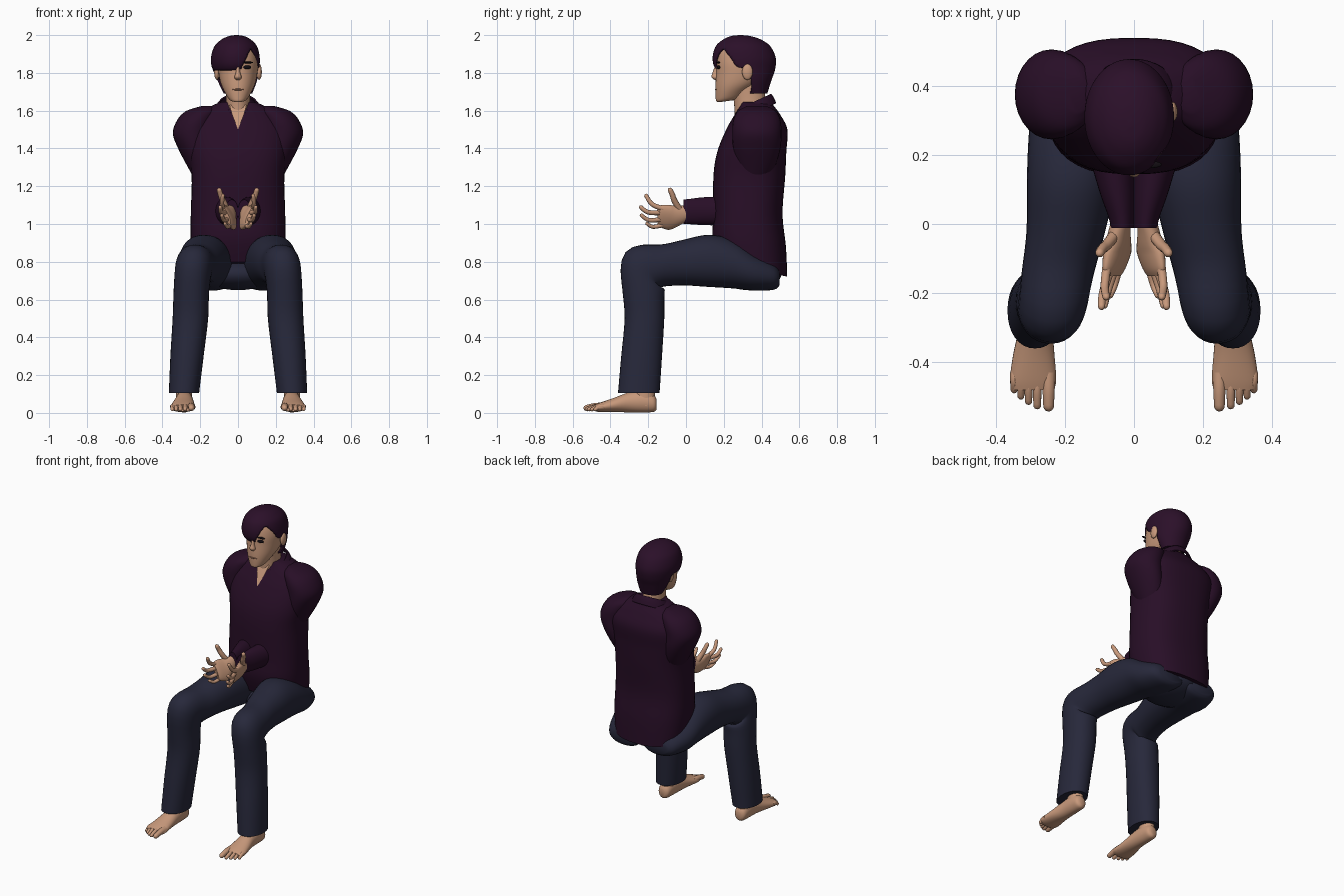
import bpy, bmesh, math
from mathutils import Vector


def material(name, rgb):
    m = bpy.data.materials.new(name)
    m.diffuse_color = (*rgb, 1)
    return m


SHIRT = material("plum shirt", (0.021, 0.0045, 0.020))
HAIR = material("plum hair", (0.024, 0.005, 0.022))
JEANS = material("navy denim", (0.020, 0.021, 0.043))
SKIN = material("skin", (0.58, 0.32, 0.20))
LIP = material("lips", (0.36, 0.17, 0.11))
BLACK = material("eye black", (0.006, 0.004, 0.006))


def finish(name, bm, mat):
    bmesh.ops.recalc_face_normals(bm, faces=bm.faces)
    me = bpy.data.meshes.new(name)
    bm.to_mesh(me)
    bm.free()
    me.materials.append(mat)
    for p in me.polygons:
        p.use_smooth = True
    me.set_sharp_from_angle(angle=math.radians(50))
    ob = bpy.data.objects.new(name, me)
    bpy.context.collection.objects.link(ob)
    return ob


def spline(keys, steps):
    """Catmull-Rom through tuples of numbers."""
    out = []
    for i in range(len(keys) - 1):
        a, b, c, d = (keys[max(i - 1, 0)], keys[i], keys[i + 1], keys[min(i + 2, len(keys) - 1)])
        for k in range(steps):
            t = k / steps
            out.append([0.5 * (2 * q + (r - p) * t + (2 * p - 5 * q + 4 * r - s) * t * t
                               + (3 * q - p - 3 * r + s) * t ** 3) for p, q, r, s in zip(a, b, c, d)])
    return out + [list(keys[-1])]


def bridge(rings, cap=True):
    bm = bmesh.new()
    loops = [[bm.verts.new(c) for c in r] for r in rings]
    n = len(loops[0])
    for a, b in zip(loops, loops[1:]):
        for i in range(n):
            bm.faces.new((a[i], a[(i + 1) % n], b[(i + 1) % n], b[i]))
    if cap:
        bm.faces.new(loops[0])
        bm.faces.new(loops[-1])
    return bm


def loft(keys, side=1, n=28, steps=4, power=2.0, cap=True):
    """Keys are (x, y, z, half width, half depth, pitch in degrees)."""
    rings = []
    for x, y, z, w, d, p in spline(keys, steps):
        p = math.radians(p)
        ring = []
        for i in range(n):
            a = 2 * math.pi * i / n
            c, s = math.cos(a), math.sin(a)
            u = math.copysign(abs(c) ** (2 / power), c) * w
            v = math.copysign(abs(s) ** (2 / power), s) * d
            ring.append((side * (x + u), y + v * math.cos(p), z + v * math.sin(p)))
        rings.append(ring)
    return bridge(rings, cap)


def tube(name, pts, r, side, mat):
    """Round digit with a tapered, rounded tip."""
    path = [Vector(p[:3]) for p in spline(pts, 4)]
    tip = (path[-1] - path[-2]).normalized()
    radii = [r * (1 - 0.25 * i / (len(path) - 1)) for i in range(len(path))]
    path += [path[-1] + tip * r * 0.4, path[-1] + tip * r * 0.6]
    radii += [r * 0.5, r * 0.12]
    rings = []
    for i, (c, rad) in enumerate(zip(path, radii)):
        t = path[min(i + 1, len(path) - 1)] - path[max(i - 1, 0)]
        u = t.cross(Vector((1, 0.1, 0))).normalized()
        v = t.cross(u).normalized()
        ring = [c + rad * (math.cos(k * math.pi / 5) * u + math.sin(k * math.pi / 5) * v) for k in range(10)]
        rings.append([(side * q.x, q.y, q.z) for q in ring])
    return finish(name, bridge(rings), mat)


def ball(name, loc, scale, mat):
    bm = bmesh.new()
    bmesh.ops.create_uvsphere(bm, u_segments=24, v_segments=14, radius=1)
    for v in bm.verts:
        v.co = Vector([l + c * s for l, c, s in zip(loc, v.co, scale)])
    return finish(name, bm, mat)


# Shirt body
finish("shirt_body", loft([
    (0, .355, .76, .235, .185, -12), (0, .335, .90, .25, .195, -6), (0, .328, 1.05, .25, .183, 0),
    (0, .335, 1.25, .245, .19, 0), (0, .348, 1.38, .26, .183, 0), (0, .375, 1.50, .26, .162, 0),
    (0, .378, 1.58, .21, .12, 0), (0, .375, 1.625, .14, .09, 0), (0, .37, 1.645, .09, .08, 0)],
    n=40, steps=5, power=2.5), SHIRT)

# Collar, opened at the front in a V
bm = loft([(0, .36, 1.585, .135, .13, 25), (0, .358, 1.62, .118, .118, 25), (0, .355, 1.645, .098, .105, 25)],
          n=48, cap=False)
bmesh.ops.delete(bm, geom=[f for f in bm.faces if f.calc_center_median().y < .32
                           and abs(f.calc_center_median().x) < (f.calc_center_median().z - 1.48) * .42],
                 context='FACES')
ob = finish("collar", bm, SHIRT)
ob.modifiers.new("thickness", 'SOLIDIFY').thickness = 0.008

# Skin showing in the open neck
bm = bmesh.new()
bm.faces.new([bm.verts.new(c) for c in
              ((0, .206, 1.50), (.032, .246, 1.58), (.045, .27, 1.63), (-.045, .27, 1.63), (-.032, .246, 1.58))])
finish("open_neck", bm, SKIN)

# Neck and head
finish("neck", loft([(0, .35, 1.52, .075, .09, 0), (0, .34, 1.63, .064, .085, 0), (0, .325, 1.75, .064, .085, 0)]), SKIN)
finish("head", loft([
    (0, .212, 1.65, .025, .035, 8), (0, .225, 1.66, .045, .065, 10), (0, .245, 1.69, .065, .09, 12),
    (0, .275, 1.74, .09, .12, 6), (0, .295, 1.80, .103, .135, 0), (0, .30, 1.86, .107, .137, 0),
    (0, .305, 1.92, .095, .128, 0), (0, .305, 1.96, .06, .09, 0), (0, .305, 1.975, .02, .03, 0)],
    n=36, power=2.1), SKIN)
finish("nose", loft([(0, .168, 1.845, .009, .012, 0), (0, .160, 1.805, .011, .018, 0),
                     (0, .155, 1.778, .019, .020, 0), (0, .165, 1.763, .012, .014, 0)], n=16), SKIN)
ball("mouth", (0, .159, 1.712), (.03, .006, .005), LIP)
for s in (-1, 1):
    ball("ear", (s * .112, .325, 1.805), (.014, .028, .042), SKIN)
    ball("eye", (s * .046, .173, 1.83), (.024, .010, .010), BLACK)
    ball("eyebrow", (s * .05, .172, 1.855), (.03, .010, .005), BLACK)


# Hair shell with a swept fringe, cut along a hairline rule
def hairline(x, y):
    if y > .345:
        return 1.69
    if y > .27:
        return 1.83
    if x > .02:
        return min(1.83 + (x - .02) * 2, 1.94 - max(0, y - .19) * 1.375)
    return 1.815


bm = loft([
    (0, .37, 1.69, .075, .06, 0), (-.004, .345, 1.76, .105, .107, 0), (-.012, .315, 1.82, .124, .157, 0),
    (-.014, .308, 1.88, .129, .167, 0), (-.012, .302, 1.94, .113, .145, 0), (-.010, .297, 1.975, .08, .103, 0),
    (-.008, .29, 1.994, .042, .055, 0), (-.008, .287, 2.0, .006, .008, 0)], n=72, steps=9)
cut = []
for f in bm.faces:
    c = f.calc_center_median()
    if c.z < hairline(c.x, c.y):
        cut.append(f)
bmesh.ops.delete(bm, geom=cut, context='FACES')
for _ in range(3):
    moved = {}
    for v in bm.verts:
        near = [e.other_vert(v).co for e in v.link_edges if e.is_boundary]
        if len(near) == 2:
            moved[v] = v.co * .5 + (near[0] + near[1]) * .25
    for v, co in moved.items():
        v.co = co
ob = finish("hair", bm, HAIR)
sol = ob.modifiers.new("thickness", 'SOLIDIFY')
sol.thickness = 0.012

# Seat of the trousers
ball("trouser_seat", (0, .335, .735), (.2, .17, .085), JEANS)

for s in (-1, 1):
    # Upper sleeve and forearm sleeve
    finish("upper_sleeve", loft([
        (.16, .375, 1.625, .03, .05, 0), (.19, .375, 1.598, .085, .1, 0), (.222, .375, 1.55, .1, .125, 0),
        (.24, .375, 1.48, .105, .13, 0), (.225, .375, 1.40, .092, .125, 0), (.19, .37, 1.30, .075, .10, 0),
        (.17, .36, 1.22, .05, .06, 0)], s), SHIRT)
    finish("forearm_sleeve", loft([
        (.075, .25, 1.07, .07, .078, 90), (.05, .10, 1.068, .052, .074, 90), (.036, .02, 1.066, .038, .067, 90),
        (.033, -.012, 1.065, .034, .064, 90)], s), SHIRT)

    # Hand, leaning outward at the top
    bm = loft([(.038, .01, 1.06, .028, .042, 90), (.045, -.05, 1.04, .034, .056, 90),
               (.052, -.09, 1.035, .030, .066, 90), (.058, -.13, 1.04, .022, .06, 90),
               (.06, -.15, 1.04, .012, .045, 90)], s)
    for v in bm.verts:
        v.co.x += s * (v.co.z - 1.04) * .4 * min(1, max(0, -v.co.y / .08))
    finish("palm", bm, SKIN)
    for pts, r in (
            (((.055, -.03, 1.07), (.08, -.062, 1.125), (.092, -.072, 1.155), (.1, -.085, 1.182)), .017),
            (((.078, -.12, 1.08), (.085, -.18, 1.105), (.08, -.212, 1.152)), .014),
            (((.068, -.13, 1.06), (.09, -.20, 1.062), (.094, -.24, 1.09)), .014),
            (((.056, -.13, 1.025), (.076, -.195, 1.02), (.086, -.237, 1.047)), .013),
            (((.042, -.12, .995), (.056, -.175, .985), (.07, -.208, 1.003)), .012)):
        tube("finger", pts, r, s, SKIN)

    # Trouser leg from hip over the knee to the cuff
    finish("trouser_leg", loft([
        (.12, .495, .715, .09, .04, 90), (.13, .465, .722, .12, .07, 90), (.15, .36, .747, .143, .1, 90),
        (.165, .25, .787, .140, .128, 90), (.18, .12, .805, .130, .138, 90), (.197, -.02, .795, .114, .12, 90),
        (.22, -.14, .777, .105, .114, 90), (.235, -.225, .755, .099, .135, 135), (.247, -.225, .64, .094, .112, 175),
        (.252, -.22, .50, .094, .105, 180), (.27, -.235, .30, .088, .108, 180), (.286, -.25, .105, .08, .11, 180)],
        s, n=32, power=2.15), JEANS)

    # Bare foot
    finish("ankle", loft([(.285, -.215, .04, .042, .055, 0), (.285, -.22, .09, .042, .055, 0),
                          (.285, -.22, .16, .045, .055, 0)], s), SKIN)
    finish("foot", loft([
        (.285, -.155, .045, .018, .025, 90), (.285, -.17, .05, .038, .044, 90), (.285, -.22, .06, .045, .058, 90),
        (.285, -.30, .056, .049, .053, 90), (.29, -.38, .042, .060, .038, 90), (.292, -.45, .03, .067, .026, 90),
        (.292, -.48, .026, .060, .018, 90)], s), SKIN)
    for x, y, r in ((.247, -.53, .021), (.28, -.527, .015), (.305, -.515, .014), (.327, -.50, .013), (.347, -.482, .013)):
        tube("toe", ((x, -.43, .034), (x, (y - .43) / 2, .034), (x, y, r + .004)), r, s, SKIN)
